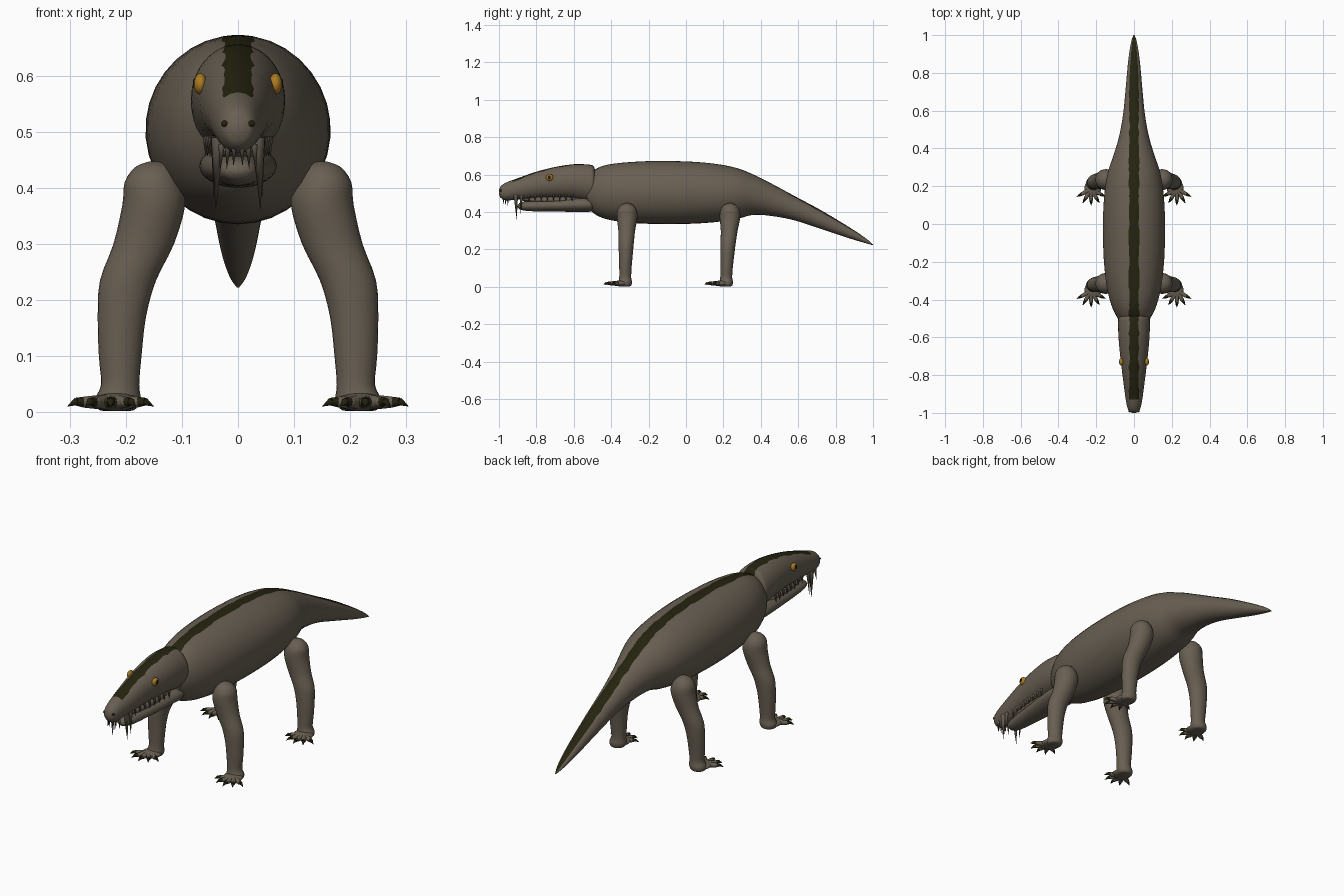
import bpy, bmesh, math, random
from mathutils import Vector, Matrix

random.seed(4)
default = bpy.data.objects.get("Cube")
if default:
    bpy.data.objects.remove(default)


def material(name, rgb):
    m = bpy.data.materials.new(name)
    m.use_nodes = True
    m.diffuse_color = (*rgb, 1)
    m.node_tree.nodes["Principled BSDF"].inputs["Base Color"].default_value = (*rgb, 1)
    return m


HIDE = material("brown hide", (0.14, 0.115, 0.085))
STRIPE = material("dark olive stripe", (0.018, 0.017, 0.005))
AMBER = material("amber eye", (0.42, 0.2, 0.015))
BLACK = material("black pupil", (0.008, 0.008, 0.006))


def finish(name, bm, *mats):
    bmesh.ops.recalc_face_normals(bm, faces=bm.faces)
    mesh = bpy.data.meshes.new(name)
    bm.to_mesh(mesh)
    bm.free()
    for m in mats:
        mesh.materials.append(m)
    obj = bpy.data.objects.new(name, mesh)
    bpy.context.collection.objects.link(obj)
    bpy.ops.object.select_all(action='DESELECT')
    obj.select_set(True)
    bpy.context.view_layer.objects.active = obj
    bpy.ops.object.shade_smooth_by_angle(angle=math.radians(50))
    return obj


def smooth_rows(rows, steps):
    """Catmull-Rom interpolation of section rows."""
    out = []
    for i in range(len(rows) - 1):
        p0, p1, p2 = rows[max(i - 1, 0)], rows[i], rows[i + 1]
        p3 = rows[min(i + 2, len(rows) - 1)]
        for s in range(steps):
            t = s / steps
            out.append([b + t / 2 * (c - a + t * (2 * a - 5 * b + 4 * c - d + t * (3 * (b - c) + d - a)))
                        for a, b, c, d in zip(p0, p1, p2, p3)])
    return out + [list(rows[-1])]


def loft(bm, rings, is_stripe=None):
    loops = [[bm.verts.new(p) for p in ring] for ring in rings]
    n = len(loops[0])
    for a, b in zip(loops, loops[1:]):
        for j in range(n):
            k = (j + 1) % n
            f = bm.faces.new((a[j], a[k], b[k], b[j]))
            if is_stripe and is_stripe(j, a[j].co.y):
                f.material_index = 1
    bm.faces.new(loops[0])
    bm.faces.new(loops[-1])


STRIPE_SEGS, SIDE_SEGS = 4, 32


def trunk_ring(y, top, bottom, width):
    """Upright oval whose first segments span the ragged back stripe."""
    width, half = max(width, 0.002), max((top - bottom) / 2, 0.001)
    ragged = 0.026 + random.uniform(-0.004, 0.004)
    a = math.asin(min(ragged / width, 0.6))
    angles = [-a + 2 * a * i / STRIPE_SEGS for i in range(STRIPE_SEGS)]
    angles += [a + (math.tau - 2 * a) * i / SIDE_SEGS for i in range(SIDE_SEGS)]
    return [(width * math.sin(t), y, (top + bottom) / 2 + half * math.cos(t)) for t in angles]


def trunk(name, rows, steps, stripe_start=None):
    bm = bmesh.new()
    rule = None
    if stripe_start is not None:
        rule = lambda j, y: j < STRIPE_SEGS and y > stripe_start
    loft(bm, [trunk_ring(*r) for r in smooth_rows(rows, steps)], rule)
    return finish(name, bm, HIDE, STRIPE)


def spike(bm, base, tip, r1, r2=0.0, sides=8):
    base, tip = Vector(base), Vector(tip)
    d = tip - base
    mat = Matrix.Translation((base + tip) / 2) @ d.to_track_quat('Z', 'Y').to_matrix().to_4x4()
    bmesh.ops.create_cone(bm, cap_ends=True, segments=sides, radius1=r1, radius2=r2,
                          depth=d.length, matrix=mat)


def ball(bm, centre, size, segs=16):
    bmesh.ops.create_uvsphere(bm, u_segments=segs, v_segments=segs // 2 + 2, radius=1,
                              matrix=Matrix.Translation(centre) @ Matrix.Diagonal((*size, 1)))


# Body and tail: y, top, bottom, half width
trunk("body_and_tail", [
    (-0.53, 0.59, 0.43, 0.065), (-0.49, 0.625, 0.39, 0.092), (-0.43, 0.65, 0.363, 0.12),
    (-0.33, 0.664, 0.345, 0.145), (-0.18, 0.672, 0.336, 0.161), (0, 0.67, 0.336, 0.165),
    (0.15, 0.658, 0.345, 0.158), (0.27, 0.635, 0.362, 0.14), (0.36, 0.6, 0.384, 0.11),
    (0.46, 0.55, 0.378, 0.08), (0.58, 0.485, 0.355, 0.058), (0.72, 0.41, 0.31, 0.044),
    (0.87, 0.32, 0.26, 0.03), (0.96, 0.26, 0.233, 0.016), (1, 0.226, 0.222, 0.003)],
    5, -0.52)

# Head
trunk("skull", [
    (-1, 0.515, 0.495, 0.01), (-0.99, 0.538, 0.475, 0.027), (-0.96, 0.558, 0.462, 0.038),
    (-0.9, 0.58, 0.466, 0.048), (-0.8, 0.615, 0.472, 0.061), (-0.7, 0.64, 0.474, 0.073),
    (-0.6, 0.655, 0.468, 0.082), (-0.52, 0.653, 0.455, 0.084), (-0.495, 0.645, 0.455, 0.08),
    (-0.485, 0.62, 0.47, 0.06)], 5, -0.94)
trunk("lower_jaw", [
    (-0.9, 0.435, 0.425, 0.01), (-0.885, 0.45, 0.412, 0.03), (-0.83, 0.46, 0.404, 0.042),
    (-0.7, 0.468, 0.402, 0.056), (-0.57, 0.478, 0.4, 0.067), (-0.51, 0.475, 0.402, 0.066),
    (-0.48, 0.455, 0.42, 0.04)], 4)

# Mouth lining joins skull and jaw
bm = bmesh.new()
ball(bm, (0, -0.68, 0.465), (0.045, 0.2, 0.022))
finish("mouth_lining", bm, HIDE)

# Teeth: fangs, front teeth and cheek teeth
bm = bmesh.new()
for s in (-1, 1):
    spike(bm, (s * 0.036, -0.91, 0.49), (s * 0.04, -0.905, 0.357), 0.012)
    spike(bm, (s * 0.04, -0.88, 0.49), (s * 0.043, -0.885, 0.38), 0.009)
    for i in range(3):
        spike(bm, (s * (0.007 + 0.011 * i), -0.975 + 0.012 * i, 0.478),
              (s * (0.008 + 0.012 * i), -0.978 + 0.012 * i, 0.438 - 0.005 * i), 0.006)
    for i in range(8):
        y = -0.84 + 0.033 * i
        x = s * (0.035 + 0.003 * i)
        spike(bm, (x, y, 0.492), (x * 1.03, y, 0.455), 0.007)
finish("teeth", bm, HIDE)

# Eyes, pupils and nostrils
for s, side in ((-1, "right"), (1, "left")):
    bm = bmesh.new()
    ball(bm, (s * 0.067, -0.73, 0.585), (0.012, 0.02, 0.019))
    finish(side + "_eye", bm, AMBER)
    bm = bmesh.new()
    ball(bm, (s * 0.0765, -0.731, 0.586), (0.004, 0.008, 0.01))
    finish(side + "_pupil", bm, BLACK)
    bm = bmesh.new()
    ball(bm, (s * 0.023, -0.99, 0.514), (0.007, 0.007, 0.006))
    finish(side + "_nostril", bm, STRIPE)

# Legs: x, z, half width, half depth, lean towards the tail
LEG = [(0.15, 0.447, 0.008, 0.008, 1), (0.15, 0.437, 0.033, 0.032, 1), (0.152, 0.41, 0.05, 0.051, 1),
       (0.15, 0.37, 0.056, 0.055, 1), (0.168, 0.3, 0.054, 0.045, 0.8), (0.196, 0.235, 0.05, 0.041, 0.5),
       (0.207, 0.17, 0.043, 0.037, 0.3), (0.21, 0.1, 0.038, 0.033, 0.1), (0.21, 0.05, 0.034, 0.032, 0),
       (0.214, 0.025, 0.04, 0.036, 0), (0.216, 0.006, 0.034, 0.032, 0), (0.216, 0.002, 0.02, 0.02, 0)]


def leg(name, s, y0, lean):
    bm = bmesh.new()
    rings = []
    for x, z, rx, ry, k in smooth_rows(LEG, 3):
        rings.append([(s * (x + rx * math.cos(t)), y0 + lean * k + ry * math.sin(t), z)
                      for t in (math.tau * i / 24 for i in range(24))])
    loft(bm, rings)
    finish(name + "_leg", bm, HIDE)

    # Foot pad with five splayed toes and curved claws
    foot, claws = bmesh.new(), bmesh.new()
    ball(foot, (s * 0.218, y0 - 0.025, 0.018), (0.045, 0.045, 0.016))
    for i in range(5):
        a = math.radians(-62 + 31 * i)
        out = Vector((s * math.sin(a), -math.cos(a), 0))
        root = Vector((s * 0.227, y0 - 0.03, 0.018))
        knuckle = root + out * 0.052
        bend = root + out * 0.07 + Vector((0, 0, 0.001))
        spike(foot, root, knuckle, 0.015, 0.01, 10)
        ball(foot, knuckle, (0.011, 0.011, 0.01), 10)
        spike(claws, knuckle, bend, 0.01, 0.007)
        spike(claws, bend, root + out * 0.088 - Vector((0, 0, 0.008)), 0.007)
    finish(name + "_foot", foot, HIDE)
    finish(name + "_claws", claws, STRIPE)


for s, side in ((-1, "right"), (1, "left")):
    leg("front_" + side, s, -0.325, 0.01)
    leg("hind_" + side, s, 0.215, 0.02)
